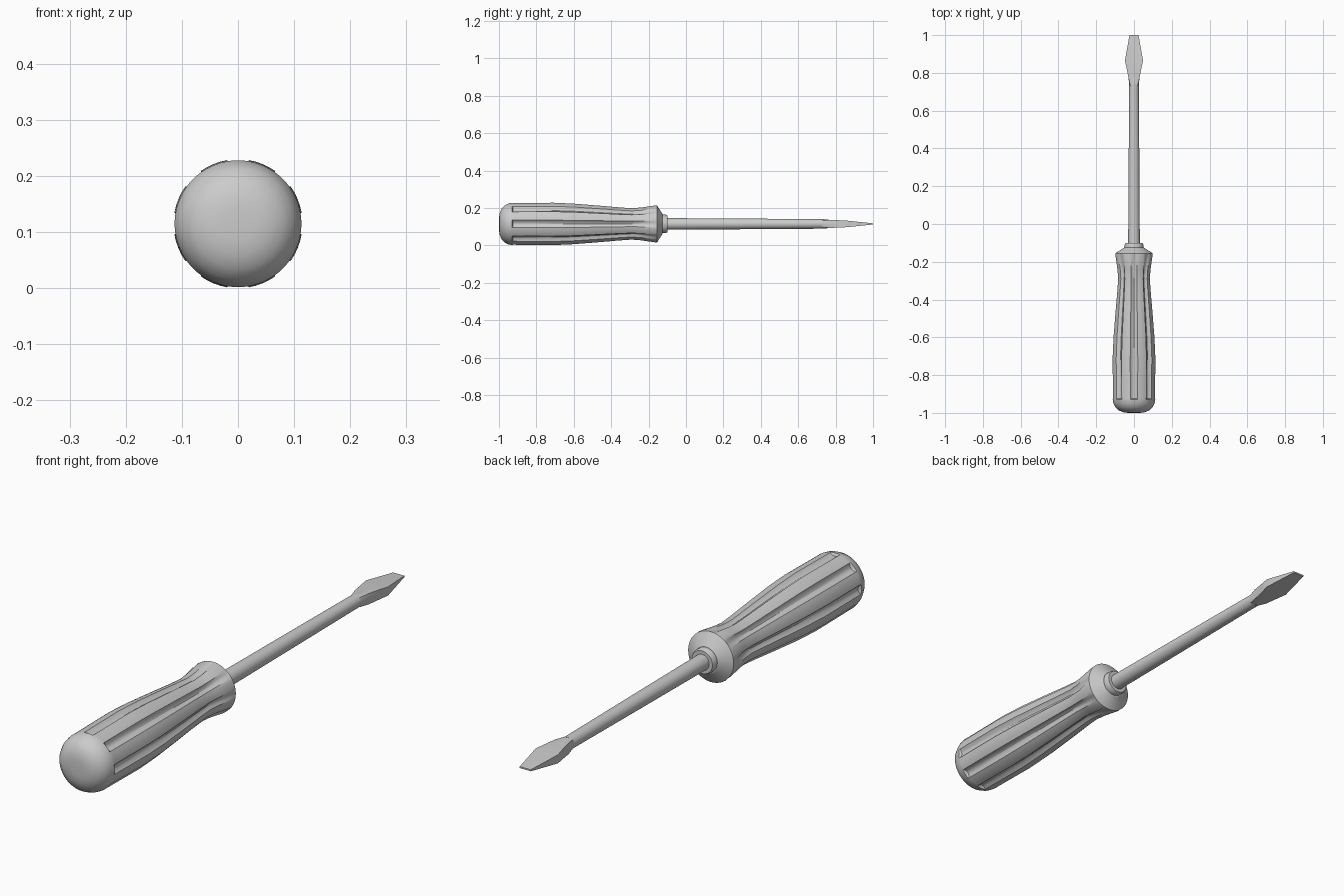
import bpy, bmesh, math

if "Cube" in bpy.data.objects:
    bpy.data.objects.remove(bpy.data.objects["Cube"])

AXIS_Z = 0.115


def loft(name, rings):
    """Skin a list of closed rings of (x, y, z) points and cap both ends."""
    bm = bmesh.new()
    loops = [[bm.verts.new(p) for p in ring] for ring in rings]
    n = len(loops[0])
    for a, b in zip(loops, loops[1:]):
        for i in range(n):
            j = (i + 1) % n
            bm.faces.new((a[i], a[j], b[j], b[i]))
    bm.faces.new(loops[0])
    bm.faces.new(loops[-1])
    bmesh.ops.recalc_face_normals(bm, faces=bm.faces)
    mesh = bpy.data.meshes.new(name)
    bm.to_mesh(mesh)
    bm.free()
    obj = bpy.data.objects.new(name, mesh)
    bpy.context.collection.objects.link(obj)
    bpy.ops.object.select_all(action='DESELECT')
    obj.select_set(True)
    bpy.context.view_layer.objects.active = obj
    bpy.ops.object.shade_smooth_by_angle(angle=math.radians(28))
    return obj


def circle(y, r, n=32):
    return [(r * math.cos(2 * math.pi * i / n), y,
             AXIS_Z + r * math.sin(2 * math.pi * i / n)) for i in range(n)]


# One eighth of the grip section: (angle in degrees, share of groove depth)
FLUTE = [(0, 1), (5, .8), (10, 0), (16, 0), (22.5, 0), (29, 0), (35, 0), (40, .8)]


def fluted(y, r, depth):
    ring = []
    for k in range(8):
        for deg, share in FLUTE:
            a = math.radians(45 * k + deg)
            q = r - depth * share
            ring.append((q * math.cos(a), y, AXIS_Z + q * math.sin(a)))
    return ring


def blade_section(y, hw, ht, n=32):
    ring = []
    for i in range(n):
        c, s = math.cos(2 * math.pi * i / n), math.sin(2 * math.pi * i / n)
        m = max(abs(c), abs(s))
        ring.append((hw * c / m, y, AXIS_Z + ht * s / m))
    return ring


# Handle: domed butt, eight fluted grooves, flared collar
dome = [(-1, .03), (-.997, .055), (-.987, .08), (-.97, .099), (-.95, .109), (-.93, .113)]
grip = [(-.925, .113, .012), (-.82, .114, .014), (-.71, .115, .014), (-.6, .110, .014),
        (-.45, .098, .013), (-.36, .090, .012), (-.29, .085, .011), (-.24, .089, .010),
        (-.165, .100, .004)]
rings = [fluted(y, r, 0) for y, r in dome]
rings += [fluted(y, r, d) for y, r, d in grip]
rings += [fluted(-.155, .099, 0), fluted(-.125, .052, 0)]
loft("handle", rings)

# Stepped ferrule where the shaft enters the handle
loft("ferrule", [circle(y, r) for y, r in
                 [(-.14, .049), (-.108, .049), (-.10, .045), (-.10, .033)]])

# Slightly tapered shaft
loft("shaft", [circle(-.12, .031), circle(.3, .0285), circle(.74, .0255)])

# Flat blade: round neck flattening into a wide chisel tip
loft("blade", [circle(.73, .0255),
               blade_section(.77, .0285, .0215),
               blade_section(.82, .038, .0195),
               blade_section(.865, .048, .017),
               blade_section(1, .024, .003)])
